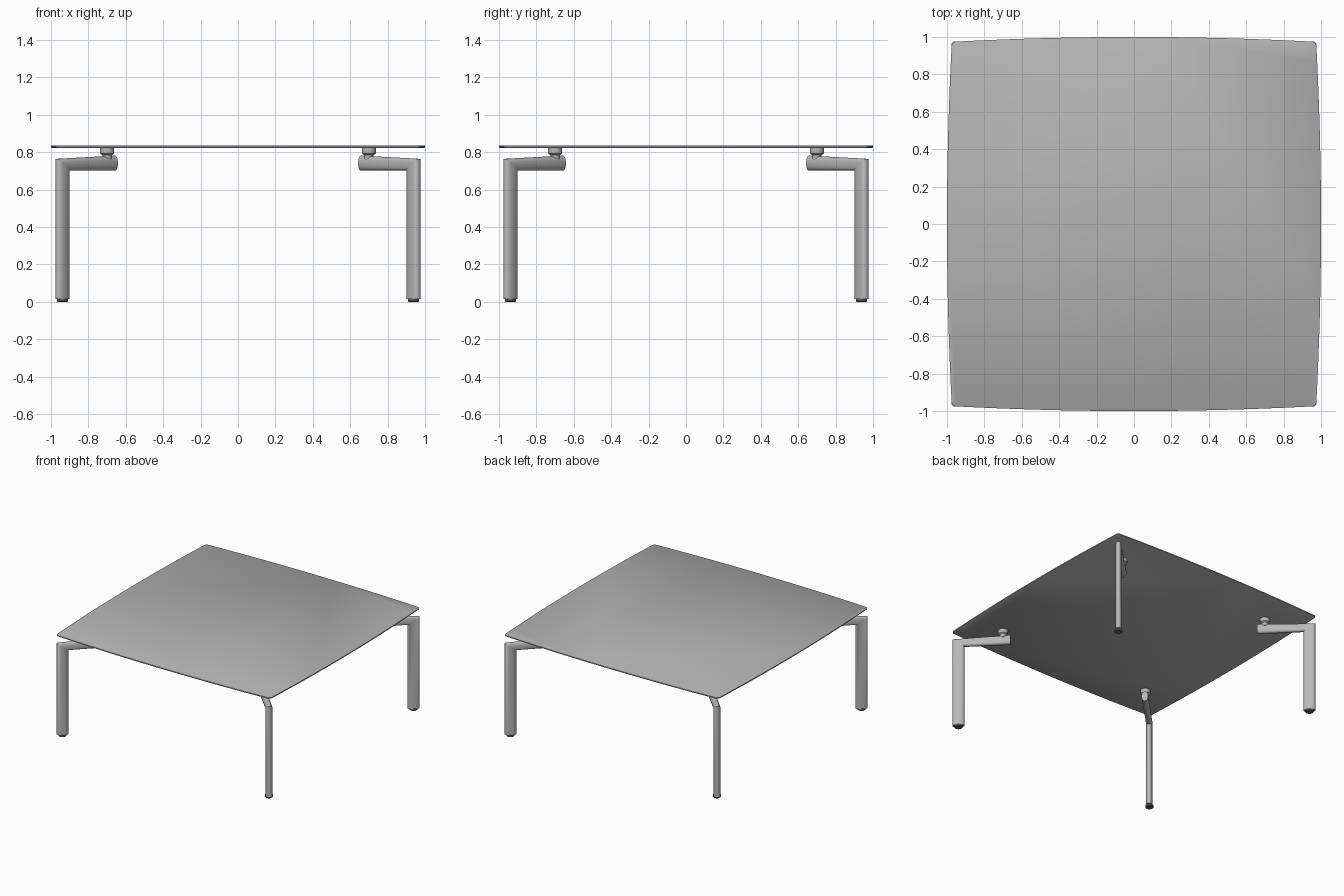
import bpy, bmesh, math
from mathutils import Matrix, Vector

cube = bpy.data.objects.get("Cube")
if cube:
    bpy.data.objects.remove(cube, do_unlink=True)


def make_material(name, value):
    mat = bpy.data.materials.new(name)
    mat.use_nodes = True
    colour = (value, value, value, 1)
    mat.diffuse_color = colour
    mat.node_tree.nodes["Principled BSDF"].inputs["Base Color"].default_value = colour
    return mat


top_grey = make_material("top grey", 0.45)
metal_grey = make_material("metal grey", 0.48)
foot_grey = make_material("dark foot grey", 0.12)


def finish(name, bm, mat, matrix=Matrix()):
    bmesh.ops.recalc_face_normals(bm, faces=bm.faces)
    mesh = bpy.data.meshes.new(name)
    bm.to_mesh(mesh)
    bm.free()
    mesh.materials.append(mat)
    mesh.shade_smooth()
    mesh.set_sharp_from_angle(angle=math.radians(35))
    obj = bpy.data.objects.new(name, mesh)
    obj.matrix_world = matrix
    bpy.context.collection.objects.link(obj)
    return obj


def loft(rings):
    """Join equal rings of points into a capped solid."""
    bm = bmesh.new()
    loops = [[bm.verts.new(p) for p in ring] for ring in rings]
    n = len(loops[0])
    for low, high in zip(loops, loops[1:]):
        for i in range(n):
            j = (i + 1) % n
            bm.faces.new((low[i], low[j], high[j], high[i]))
    bm.faces.new(loops[0])
    bm.faces.new(loops[-1])
    return bm


def turned(profile, r_centre, sides=20):
    """Round part from (radius, z) pairs, standing at r_centre."""
    angles = [math.tau * i / sides for i in range(sides)]
    return loft([[(r_centre + r * math.cos(t), r * math.sin(t), z) for t in angles]
                 for r, z in profile])


# Table top: square with bowed sides and small rounded corners
CORNER, BOW, RADIUS = 0.975, 0.025, 0.022
outline = []
for k in range(4):
    spin = Matrix.Rotation(k * math.pi / 2, 3, "Z")
    reach = CORNER - RADIUS
    for i in range(25):
        y = reach * (i / 12 - 1)
        outline.append(spin @ Vector((CORNER + BOW * (1 - (y / reach) ** 2), y, 0)))
    for i in range(1, 5):
        t = math.pi / 2 * i / 5
        outline.append(spin @ Vector((reach + RADIUS * math.cos(t),
                                      reach + RADIUS * math.sin(t), 0)))
levels = ((0.997, 0.824), (1, 0.826), (1, 0.834), (0.997, 0.836))
finish("table_top", loft([[(p.x * s, p.y * s, z) for p in outline] for s, z in levels]), top_grey)


# Leg and arm: flattened oval section swept around a mitred corner
def oval_ring(outer, inner, half_width=0.024, sides=24):
    middle, half = (Vector(outer) + Vector(inner)) / 2, (Vector(outer) - Vector(inner)) / 2
    ring = []
    for i in range(sides):
        c, s = math.cos(math.tau * i / sides), math.sin(math.tau * i / sides)
        u = math.copysign(abs(c) ** 0.85, c)
        w = math.copysign(abs(s) ** 0.85, s)
        p = middle + half * u
        ring.append((p.x, half_width * w, p.y))
    return ring


leg_rings = [
    oval_ring((1.372, 0.015), (1.283, 0.015)),
    oval_ring((1.372, 0.765), (1.283, 0.703)),
    oval_ring((0.932, 0.782), (0.932, 0.702)),
]

# Four corners, each assembly lying on a diagonal
for k, corner in enumerate(("back_left", "back_right", "front_right", "front_left")):
    turn = Matrix.Rotation(math.pi / 4 + k * math.pi / 2, 4, "Z")
    finish(corner + "_leg", loft(leg_rings), metal_grey, turn)
    finish(corner + "_foot",
           turned([(0.026, 0), (0.031, 0.004), (0.031, 0.018)], 1.327), foot_grey, turn)
    finish(corner + "_support_post",
           turned([(0.024, 0.76), (0.026, 0.785), (0.037, 0.793), (0.037, 0.824)], 0.99),
           metal_grey, turn)
